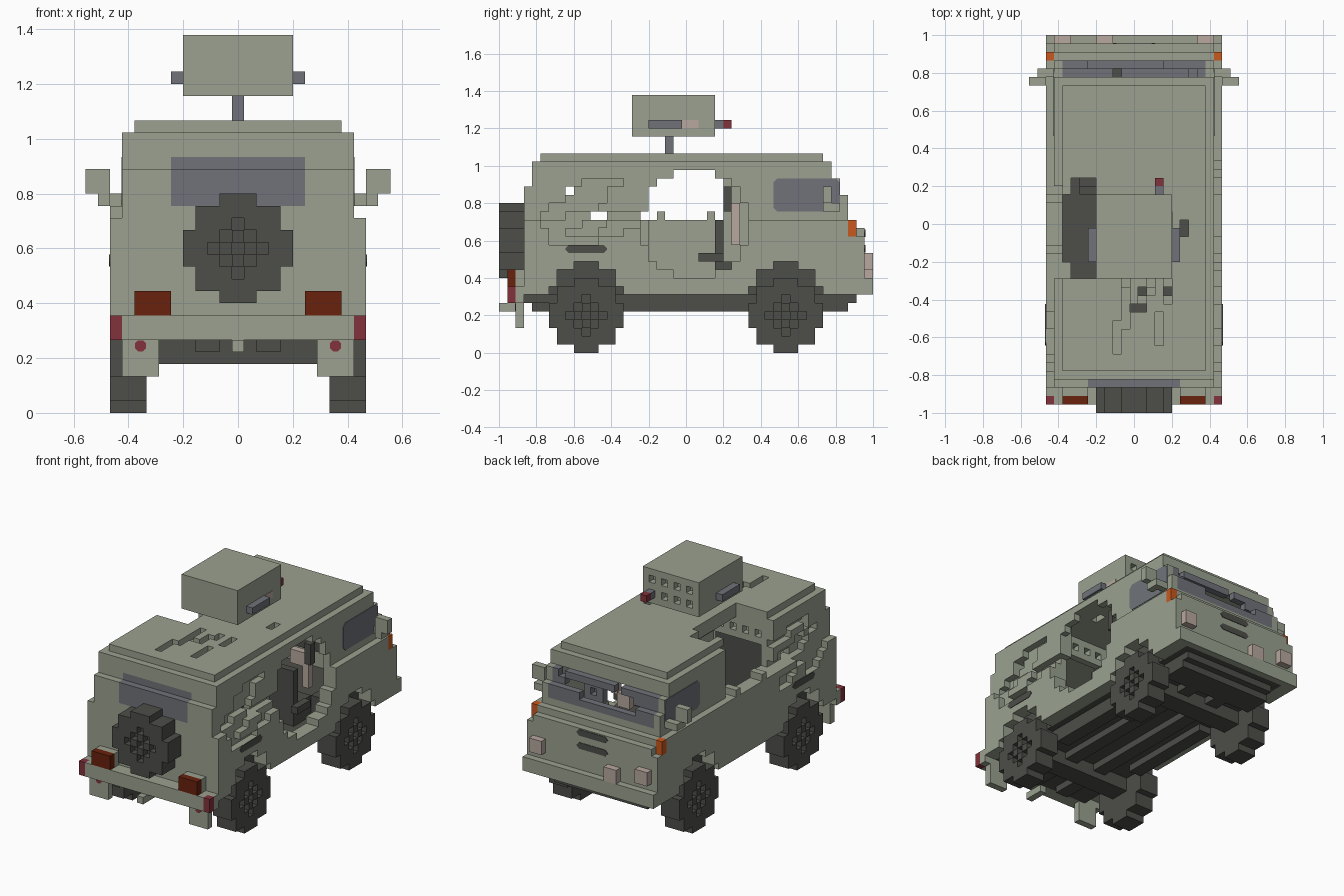
import bpy, bmesh, random

if "Cube" in bpy.data.objects:
    bpy.data.objects.remove(bpy.data.objects["Cube"])

U = 2 / 45  # edge length of one block
random.seed(4)

COLOURS = {
    "sage_paint": (0.325, 0.357, 0.278),
    "dark_rubber": (0.075, 0.075, 0.067),
    "grey_glass": (0.160, 0.171, 0.194),
    "brown_lamp": (0.138, 0.015, 0.004),
    "red_lamp": (0.223, 0.032, 0.045),
    "orange_lamp": (0.578, 0.098, 0.013),
    "pale_lamp": (0.480, 0.392, 0.345),
}
MATS = []
for name, rgb in COLOURS.items():
    m = bpy.data.materials.new(name)
    m.use_nodes = True
    m.diffuse_color = (*rgb, 1)
    m.node_tree.nodes["Principled BSDF"].inputs["Base Color"].default_value = (*rgb, 1)
    MATS.append(m)
SAGE, DARK, GLASS, BROWN, RED, ORANGE, PALE = range(7)


def box(x0, x1, y0, y1, z0, z1):
    """Set of block cells, both ends included."""
    return {(x, y, z) for x in range(x0, x1 + 1)
            for y in range(y0, y1 + 1) for z in range(z0, z1 + 1)}


def both(cells):
    return cells | {(-x, y, z) for x, y, z in cells}


def finish(name, bm, mats):
    me = bpy.data.meshes.new(name)
    bm.to_mesh(me)
    bm.free()
    for i in mats:
        me.materials.append(MATS[i])
    bpy.context.collection.objects.link(bpy.data.objects.new(name, me))


def build(name, cells, colour=SAGE):
    """Skin a set of cells; colour is a material index or a rule on the cell."""
    bm = bmesh.new()
    verts = {}

    def vert(p):
        if p not in verts:
            verts[p] = bm.verts.new(((p[0] - .5) * U, (p[1] - .5) * U, p[2] * U))
        return verts[p]

    for c in sorted(cells):
        for axis in range(3):
            for side in (0, 1):
                n = list(c)
                n[axis] += 1 if side else -1
                if tuple(n) in cells:
                    continue
                ring = []
                for a, b in ((0, 0), (1, 0), (1, 1), (0, 1)):
                    p = list(c)
                    p[axis] += side
                    p[(axis + 1) % 3] += a
                    p[(axis + 2) % 3] += b
                    ring.append(vert(tuple(p)))
                f = bm.faces.new(ring if side else ring[::-1])
                f.material_index = colour(*c) if callable(colour) else colour
    used = sorted({f.material_index for f in bm.faces})
    for f in bm.faces:
        f.material_index = used.index(f.material_index)
    finish(name, bm, used)


def plate(name, axis, at, mid, z, w, h, cut, colour):
    """Thin plate with cut corners facing x (axis 0) or y (axis 1), in block units."""
    bm = bmesh.new()
    a, b = w / 2, h / 2
    outline = [(a, b - cut), (a - cut, b), (cut - a, b), (-a, b - cut),
               (-a, cut - b), (cut - a, -b), (a - cut, -b), (a, cut - b)]
    rings = []
    for off in (-0.08, 0.08):
        rings.append([bm.verts.new([v * U for v in ((at + off, mid + s, z + t) if axis == 0
                                                    else (mid + s, at + off, z + t))])
                      for s, t in outline])
    for r in rings:
        bm.faces.new(r)
    for i in range(8):
        j = (i + 1) % 8
        bm.faces.new((rings[0][i], rings[0][j], rings[1][j], rings[1][i]))
    bmesh.ops.recalc_face_normals(bm, faces=bm.faces)
    finish(name, bm, [colour])


# Body profile: front end, back end and half width at each level
def front_end(z):
    return 21 if z < 15 else 20 if z < 16 else 19 if z < 19 else 18 if z < 21 else 17 if z < 23 else 16


def back_end(z):
    return -19 if z < 20 else -18 if z < 23 else -17


def half_width(z):
    return 10 if z < 16 else 9 if z < 23 else 8


DISC = [1, 3, 3, 4, 4, 4, 3, 3, 1]  # half widths of the round tyre rows

body = set()
for z in range(7, 24):
    w = half_width(z)
    body |= box(-w, w, back_end(z), front_end(z), z, z)
for z in range(8, 22):  # cabin hollow
    body -= box(-8, 8, back_end(z) + 1, front_end(z) - 1, z, z)
body |= both(box(8, 8, -17, -5, 13, 21))  # rear side lining

# Wheel arches, taller than the tyres
for cy in (-12, 12):
    for lift in range(3):
        for r, w in enumerate(DISC):
            body -= both(box(9, 10, cy - w, cy + w, r + lift, r + lift))

# Round breach in the +x side, square breach in the -x side and roof
body -= {c for c in body if c[0] > 7 and ((c[1] - 1) / 6.7) ** 2 + ((c[2] - 15) / 6.7) ** 2 < 1
         and (c[2] < 17 or c[1] > -5)}
body -= box(-10, -4, -6, 3, 16, 23)
body -= box(-10, -8, 4, 4, 16, 22) | box(-7, -5, 4, 5, 22, 23)
body |= box(-10, -9, -3, -3, 16, 16) | box(-10, -9, 3, 3, 16, 16)
body |= box(-8, 8, -7, -7, 19, 21)
body -= {(x, -7, 20) for x in range(-7, 8, 2)}

# Dents in the rear sides and slits through them
for s in (1, -1):
    for z in range(13, 21):
        for _ in range(2):
            y0 = random.randint(-17, -9)
            body -= {(s * half_width(z), y, z) for y in range(y0, min(y0 + random.randint(2, 5), -5))}
body -= both(box(8, 9, -14, -14, 19, 19) | box(8, 9, -11, -10, 16, 16))

# Cracks and holes in the roof
for x, y0, y1 in ((-2, -15, -12), (-1, -12, -8), (1, -10, -8), (2, -8, -7), (3, -14, -11), (4, -9, -7)):
    body -= box(x, x, y0, y1, 23, 23)
for x, y0, y1 in ((-1, -7, -7), (1, -8, -8), (2, -7, -7), (4, -8, -7), (0, -10, -10), (1, -10, -10), (6, -1, 0)):
    body -= box(x, x, y0, y1, 22, 23)

# Broken windscreen
body -= box(-4, 6, 18, 18, 19, 19) | box(-5, 3, 19, 19, 18, 18)
body -= box(-2, -2, 18, 18, 20, 20) | box(7, 7, 18, 18, 20, 20)

# Corners cleared around the indicators
body -= both(box(10, 10, 21, 21, 14, 14))


def body_colour(x, y, z):
    if z in (17, 18, 19, 20):
        if abs(x) <= 8 and y == front_end(z):
            return GLASS
        if abs(x) <= 5 and y == back_end(z):
            corner = abs(x) == 5 and z in (17, 20)
            return SAGE if corner and z == 20 and y > -18 else GLASS
    if z == 7 and abs(x) <= 8:
        return DARK
    if z in (14, 15) and abs(x) == 10 and y == 20:
        return ORANGE
    return SAGE


build("body_shell", body, body_colour)

# Side windows and vent slots
for side, s in (("left", 1), ("right", -1)):
    plate(f"{side}_window", 0, s * 9.5, 14.5, 19, 8, 4, .5, GLASS)
    plate(f"{side}_vent_slot", 0, s * 10.5, -12, 12.5, 5, 1, .4, DARK)
for name, z in (("lower_grille_slot", 12.5), ("upper_grille_slot", 14.4)):
    plate(name, 1, 21.5, 0, z, 5, .9, .4, DARK)

# Underside
build("chassis", box(-7, 7, -19, 20, 6, 6) | both(box(6, 7, -7, 7, 5, 5))
      | box(-7, 7, 16, 19, 5, 5) | both(box(2, 3, -18, 18, 5, 5)), DARK)
for name, cy in (("rear_axle", -12), ("front_axle", 12)):
    build(name, box(-7, 7, cy - 1, cy + 1, 4, 5), DARK)
build("wheel_wells", both(box(7, 8, -16, -8, 7, 10) | box(7, 8, 8, 16, 7, 10)), DARK)


# Tyres with a pierced diamond hub on the outer layer
def tyre(depth):
    cells = set()
    for r, w in enumerate(DISC):
        for a in range(-w, w + 1):
            for d in range(depth):
                hub = abs(a) + abs(r - 4) <= 2 and (a + r) % 2 == 0
                if not (hub and d == depth - 1):
                    cells.add((a, r, d))
    return cells


for end, cy in (("rear", -12), ("front", 12)):
    for side, s in (("left", 1), ("right", -1)):
        build(f"{end}_{side}_wheel", {(s * (8 + d), cy + a, r) for a, r, d in tyre(3)}, DARK)
build("spare_wheel", {(a, -20 - d, 9 + r) for a, r, d in tyre(3)}, DARK)

# Rear bumper, lamps, flaps and hitch
build("rear_bumper", box(-9, 9, -21, -20, 6, 7))
build("rear_corner_lamps", both(box(10, 10, -21, -20, 6, 7)), lambda x, y, z: RED if y == -21 else SAGE)
build("tail_lamp_mounts", both(box(6, 8, -20, -20, 8, 9)))
build("tail_lamps", both(box(6, 8, -21, -21, 8, 9)), BROWN)
build("mud_flaps", both(box(7, 9, -20, -20, 3, 5)))
for side, s in (("left", 1), ("right", -1)):
    plate(f"{side}_flap_reflector", 1, -20.5, s * 8, 5.5, .9, .9, .25, RED)
build("tow_hitch", box(0, 0, -22, -20, 5, 5))

# Front bumper, headlamps and mirrors
build("front_bumper", box(-10, 10, 22, 22, 7, 8))
build("headlamps", box(8, 9, 22, 22, 10, 11) | box(-9, -8, 22, 22, 10, 11)
      | box(-4, -3, 22, 22, 9, 10), PALE)
build("mirrors", both(box(11, 12, 17, 17, 18, 19) | box(10, 11, 18, 18, 17, 17) | box(11, 11, 17, 17, 17, 17)))

# Roof launcher
launcher = box(-4, 4, -6, 3, 26, 30) - {(x, 3, z) for x in (-3, -1, 1, 3) for z in (27, 29)}
build("roof_launcher", launcher)
plate("launcher_marker", 0, 4.5, .5, 27.5, 2, 1, .05, PALE)
build("launcher_post", box(0, 0, -2, -2, 24, 25), GLASS)
build("launcher_pods", both(box(5, 5, -4, -1, 27, 27)), GLASS)
build("launcher_sight", box(3, 3, 4, 5, 27, 27), lambda x, y, z: RED if y == 5 else GLASS)

# Cabin fittings
build("rear_bulkhead", box(-8, 0, -8, -8, 8, 18), DARK)
build("seats", both(box(3, 6, 4, 7, 8, 10) | box(3, 6, 4, 4, 11, 15)), DARK)
build("dashboard", box(-8, 8, 16, 17, 13, 15), DARK)
build("steering_wheel", box(3, 5, 15, 15, 16, 18) - box(4, 4, 15, 15, 17, 17), GLASS)
build("cabin_debris", box(7, 7, 6, 6, 13, 17) | box(5, 6, 6, 6, 16, 17) | box(-2, -1, 16, 16, 17, 18), PALE)
build("door_pillar", box(8, 8, 5, 5, 17, 19) | box(8, 8, 2, 4, 11, 11), DARK)
